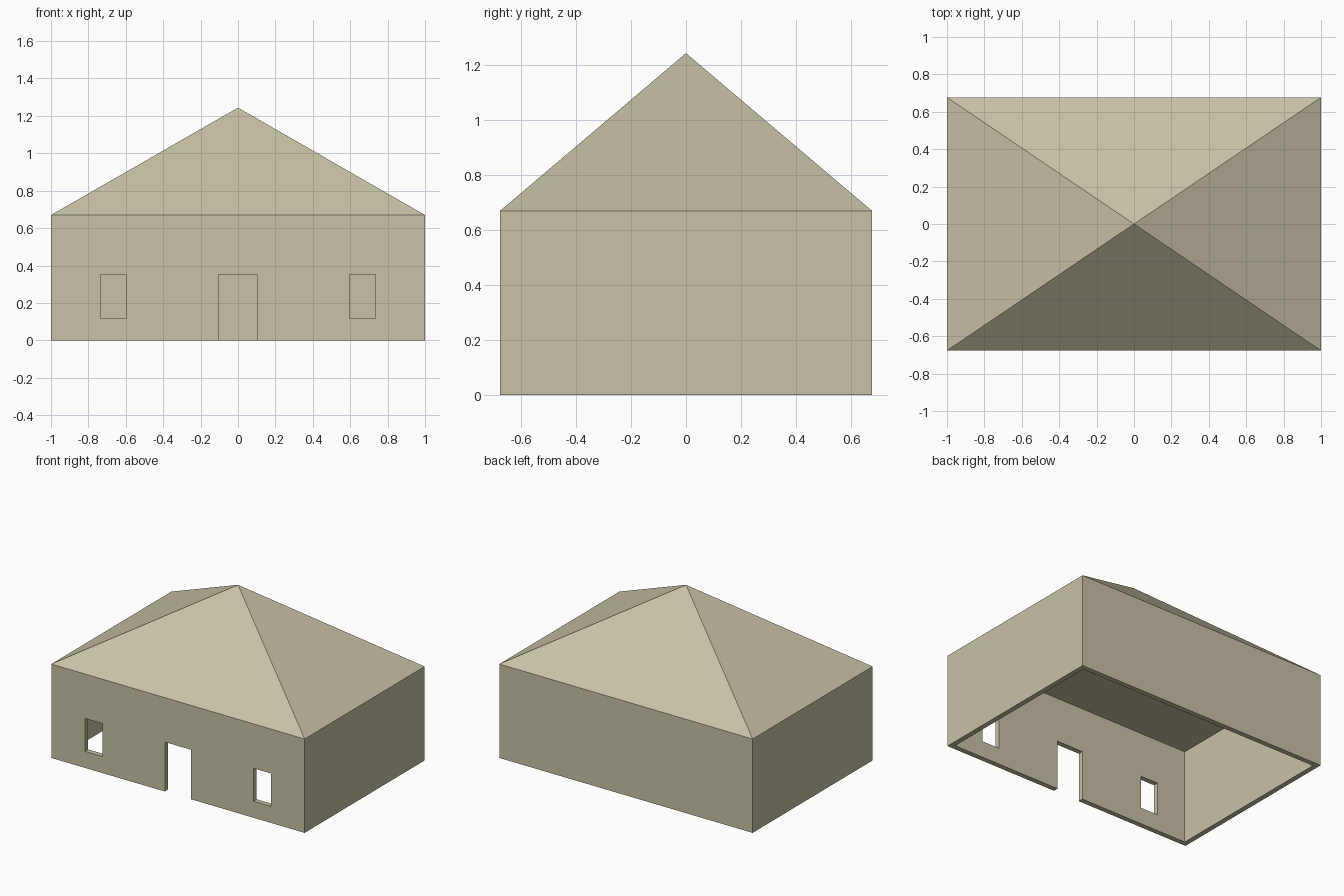
import bpy
import math

if "Cube" in bpy.data.objects:
    bpy.data.objects.remove(bpy.data.objects["Cube"])

HX, HY = 1.0, 0.677        # half length and half depth
EAVE, APEX = 0.67, 1.244   # wall top and roof peak
WALL = 0.036               # wall thickness


def box(name, x0, x1, y0, y1, z0, z1):
    bpy.ops.mesh.primitive_cube_add(
        size=1, location=((x0 + x1) / 2, (y0 + y1) / 2, (z0 + z1) / 2))
    ob = bpy.context.object
    ob.name = name
    ob.scale = (x1 - x0, y1 - y0, z1 - z0)
    bpy.ops.object.transform_apply(location=True, rotation=True, scale=True)
    return ob


def cut(target, cutter):
    mod = target.modifiers.new("cut", 'BOOLEAN')
    mod.operation = 'DIFFERENCE'
    mod.solver = 'EXACT'
    mod.object = cutter
    bpy.context.view_layer.objects.active = target
    bpy.ops.object.modifier_apply(modifier=mod.name)
    bpy.data.objects.remove(cutter, do_unlink=True)


# Walls: a hollow shell, open at the floor
walls = box("walls", -HX, HX, -HY, HY, 0, EAVE)
cut(walls, box("room_cutter", -HX + WALL, HX - WALL, -HY + WALL, HY - WALL, -1, 2))

# Doorway and two windows through the front wall
for x0, x1, z0, z1 in ((-0.104, 0.104, -0.2, 0.353),
                       (-0.735, -0.596, 0.118, 0.353),
                       (0.596, 0.735, 0.118, 0.353)):
    cut(walls, box("opening_cutter", x0, x1, -HY - 0.2, -HY + 0.2, z0, z1))

# Roof: four-sided pyramid whose flat base is the ceiling
bpy.ops.mesh.primitive_cone_add(
    vertices=4, radius1=math.sqrt(2), radius2=0, depth=APEX - EAVE,
    location=(0, 0, (EAVE + APEX) / 2), rotation=(0, 0, math.pi / 4))
roof = bpy.context.object
roof.name = "roof"
bpy.ops.object.transform_apply(location=True, rotation=True, scale=True)
roof.scale = (HX, HY, 1)
bpy.ops.object.transform_apply(location=False, rotation=False, scale=True)

# Sandy finish
mat = bpy.data.materials.new("sand")
mat.diffuse_color = (0.58, 0.54, 0.38, 1)
mat.use_nodes = True
mat.node_tree.nodes["Principled BSDF"].inputs["Base Color"].default_value = mat.diffuse_color
for ob in (walls, roof):
    ob.data.materials.clear()
    ob.data.materials.append(mat)
